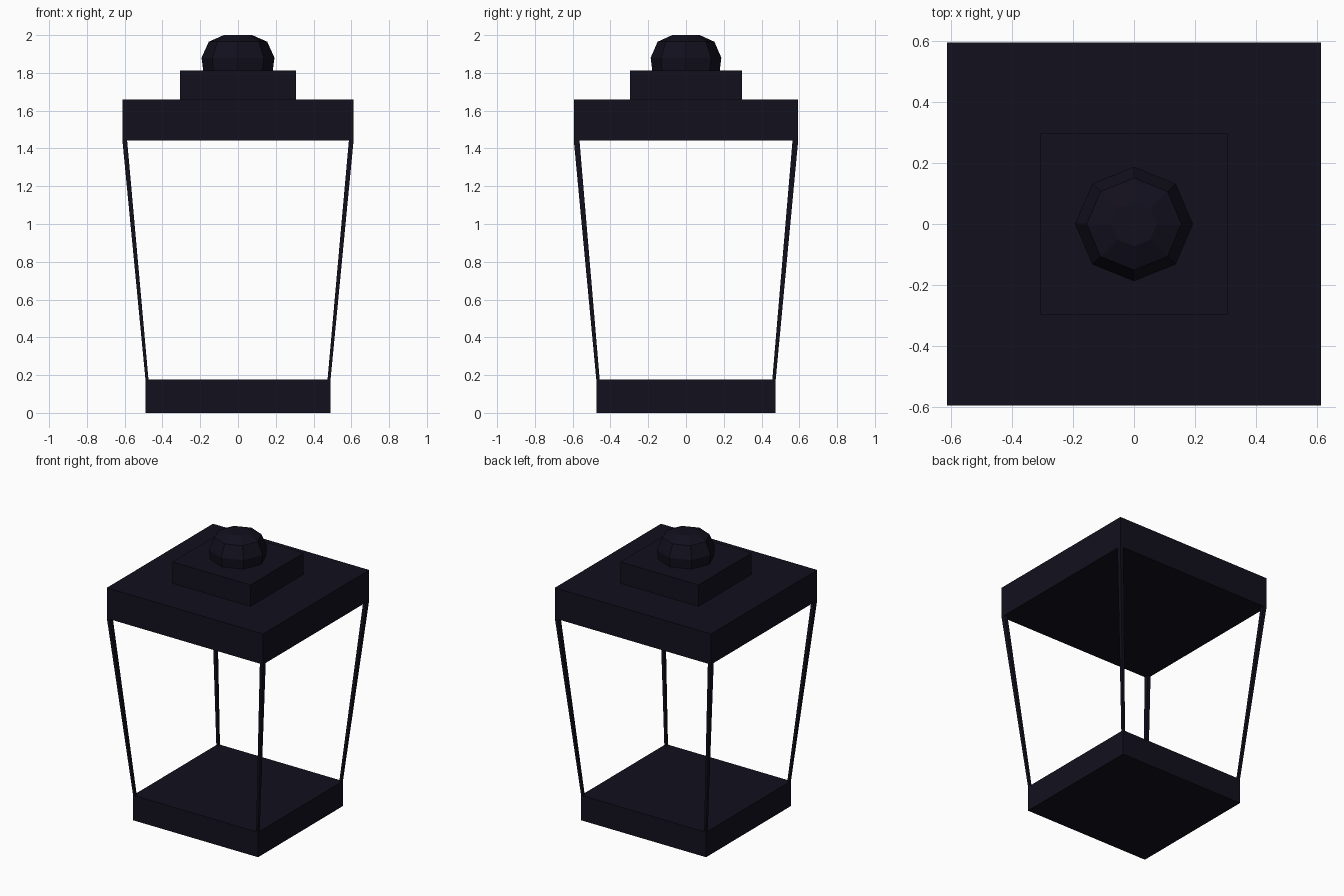
import bpy, bmesh, math

if "Cube" in bpy.data.objects:
    bpy.data.objects.remove(bpy.data.objects["Cube"])

mat = bpy.data.materials.new("dark_metal")
mat.diffuse_color = (0.006, 0.005, 0.012, 1)
mat.use_nodes = True
mat.node_tree.nodes["Principled BSDF"].inputs["Base Color"].default_value = mat.diffuse_color


def finish(name, bm):
    bmesh.ops.recalc_face_normals(bm, faces=bm.faces)
    me = bpy.data.meshes.new(name)
    bm.to_mesh(me)
    bm.free()
    me.materials.append(mat)
    ob = bpy.data.objects.new(name, me)
    bpy.context.collection.objects.link(ob)
    return ob


def loft(name, rings):
    """Closed flat-faced solid through rings of equal point count."""
    bm = bmesh.new()
    vs = [[bm.verts.new(p) for p in r] for r in rings]
    n = len(vs[0])
    for a, b in zip(vs, vs[1:]):
        for i in range(n):
            j = (i + 1) % n
            bm.faces.new((a[i], a[j], b[j], b[i]))
    bm.faces.new(vs[0])
    bm.faces.new(vs[-1])
    return finish(name, bm)


def rect(x0, x1, y0, y1, z):
    return [(x0, y0, z), (x1, y0, z), (x1, y1, z), (x0, y1, z)]


def slab(name, hx, hy, z0, z1):
    loft(name, [rect(-hx, hx, -hy, hy, z) for z in (z0, z1)])


# base, roof and collar slabs
slab("base", 0.49, 0.475, 0, 0.177)
slab("roof", 0.612, 0.594, 1.443, 1.66)
slab("collar", 0.306, 0.297, 1.66, 1.812)

# slanted corner posts, thicker at the top
for sx, side in ((-1, "left"), (1, "right")):
    for sy, end in ((-1, "front"), (1, "back")):
        loft(f"{end}_{side}_post", [
            rect(sx * 0.49, sx * 0.474, sy * 0.475, sy * 0.457, 0.177),
            rect(sx * 0.612, sx * 0.587, sy * 0.594, sy * 0.564, 1.443)])

# eight-sided domed knob
profile = [(0.184, 1.812), (0.193, 1.88), (0.155, 1.965), (0.075, 2.0)]
loft("knob", [[(r * math.cos(i * math.pi / 4), 0.97 * r * math.sin(i * math.pi / 4), z)
               for i in range(8)] for r, z in profile])
